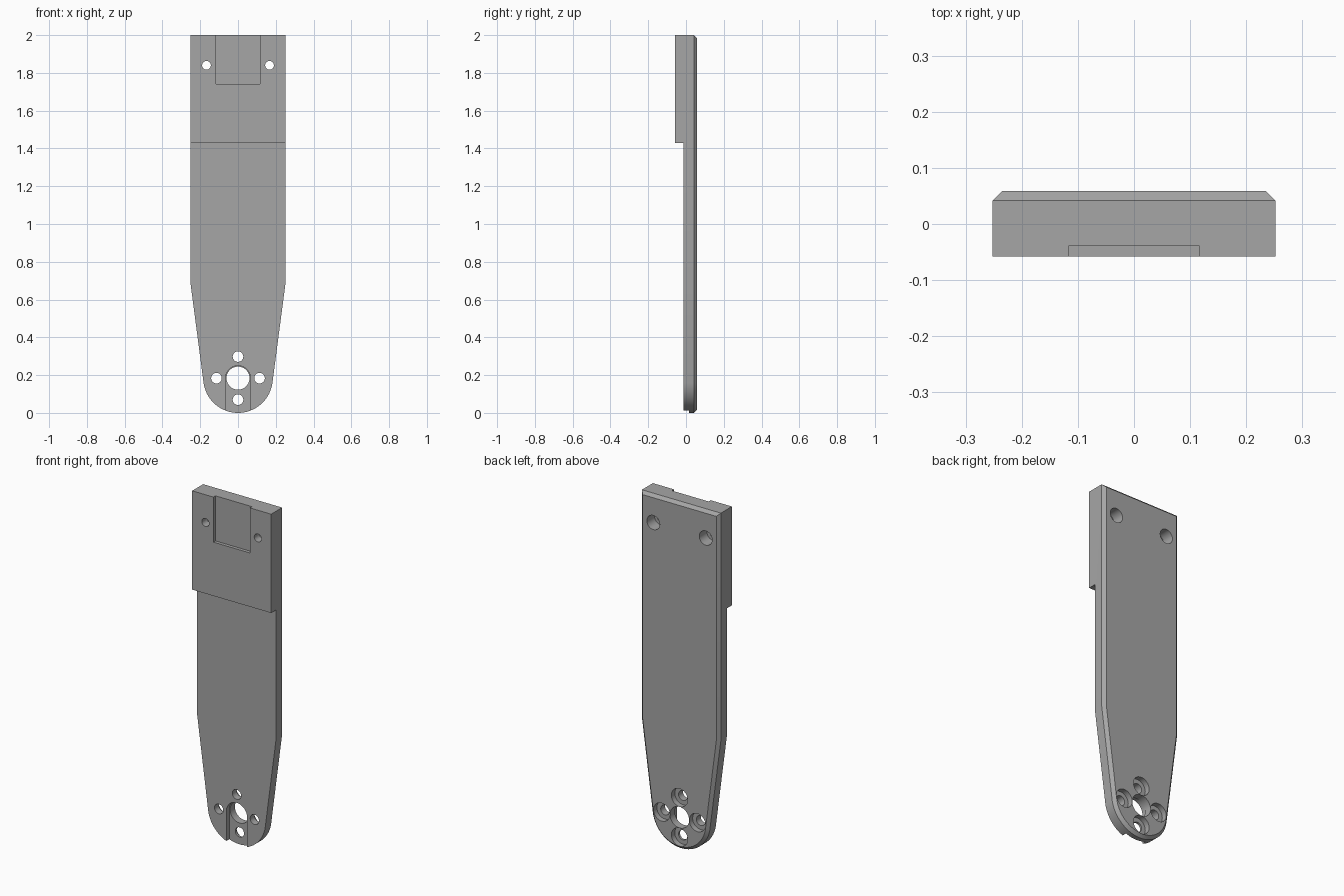
import bpy, bmesh, math

if "Cube" in bpy.data.objects:
    bpy.data.objects.remove(bpy.data.objects["Cube"])

C, R = 0.184, 0.184        # centre height and radius of the rounded end
HALF, SHOULDER = 0.252, 0.69
FRONT, STEP, EDGE, BACK = -0.058, -0.012, 0.042, 0.059


def arc(x, z, r, a0, a1, n):
    return [(x + r * math.cos(a0 + (a1 - a0) * i / n),
             z + r * math.sin(a0 + (a1 - a0) * i / n)) for i in range(n + 1)]


def circle(x, z, r, n=48):
    return arc(x, z, r, 0, 2 * math.pi, n)[:-1]


def rect(x0, x1, z0, z1):
    return [(x0, z0), (x1, z0), (x1, z1), (x0, z1)]


def loft(name, layers):
    """Solid through matching x-z outlines, each at its own y."""
    bm = bmesh.new()
    rings = [[bm.verts.new((x, y, z)) for x, z in pts] for pts, y in layers]
    bm.faces.new(rings[0])
    bm.faces.new(rings[-1])
    for a, b in zip(rings, rings[1:]):
        for i in range(len(a)):
            j = (i + 1) % len(a)
            bm.faces.new((a[i], a[j], b[j], b[i]))
    bmesh.ops.recalc_face_normals(bm, faces=bm.faces)
    mesh = bpy.data.meshes.new(name)
    bm.to_mesh(mesh)
    bm.free()
    obj = bpy.data.objects.new(name, mesh)
    bpy.context.collection.objects.link(obj)
    return obj


def outline(inset):
    """Plate outline: straight sides, taper, tangent round end."""
    half, r, top = HALF - inset, R - inset, 2 - inset
    # keep the shoulder offset parallel to the tapered edge
    taper = math.atan2(HALF - R, SHOULDER - C)
    sh = SHOULDER + inset * math.tan(taper / 2)
    t = math.atan2(sh - C, half) - math.acos(r / math.hypot(half, sh - C))
    return [(half, top), (-half, top), (-half, sh)] + \
        arc(0, C, r, math.pi - t, 2 * math.pi + t, 48) + [(half, sh)]


# main plate with chamfered back edge
plate = loft("arm_plate", [(outline(0), FRONT), (outline(0), EDGE),
                           (outline(BACK - EDGE), BACK)])

# cutters: thin lower part, top pocket, slot in the round end, centre hole
cuts = [
    (rect(-1, 1, -1, 1.43), -1, STEP),
    (rect(-0.117, 0.117, 1.74, 3), -1, -0.039),
    ([(-0.066, -1), (0.066, -1)] + arc(0, C, 0.066, 0, math.pi, 32), -1, 0.015),
    (circle(0, C, 0.061), -1, 1),
]
# four bolt holes around the centre, counterbored from the back
for dx, dz in ((1, 0), (-1, 0), (0, 1), (0, -1)):
    x, z = dx * 0.114, C + dz * 0.114
    cuts += [(circle(x, z, 0.028), -1, 1), (circle(x, z, 0.052), 0.028, 1)]
# two mounting holes near the top, counterbored from the back
for s in (-1, 1):
    cuts += [(circle(s * 0.167, 1.84, 0.023), -1, 1),
             (circle(s * 0.167, 1.84, 0.041), -0.01, 1)]

bpy.context.view_layer.objects.active = plate
for pts, y0, y1 in cuts:
    cutter = loft("cutter", [(pts, y0), (pts, y1)])
    cutter.hide_render = True
    mod = plate.modifiers.new("cut", 'BOOLEAN')
    mod.operation, mod.solver, mod.object = 'DIFFERENCE', 'EXACT', cutter
    bpy.ops.object.modifier_apply(modifier=mod.name)
    bpy.data.objects.remove(cutter)

# plain grey finish, sharp machined edges
grey = bpy.data.materials.new("machined_grey")
grey.diffuse_color = (0.38, 0.38, 0.38, 1)
grey.use_nodes = True
grey.node_tree.nodes["Principled BSDF"].inputs["Base Color"].default_value = grey.diffuse_color
plate.data.materials.clear()
plate.data.materials.append(grey)
plate.select_set(True)
bpy.ops.object.shade_smooth_by_angle(angle=math.radians(25))
